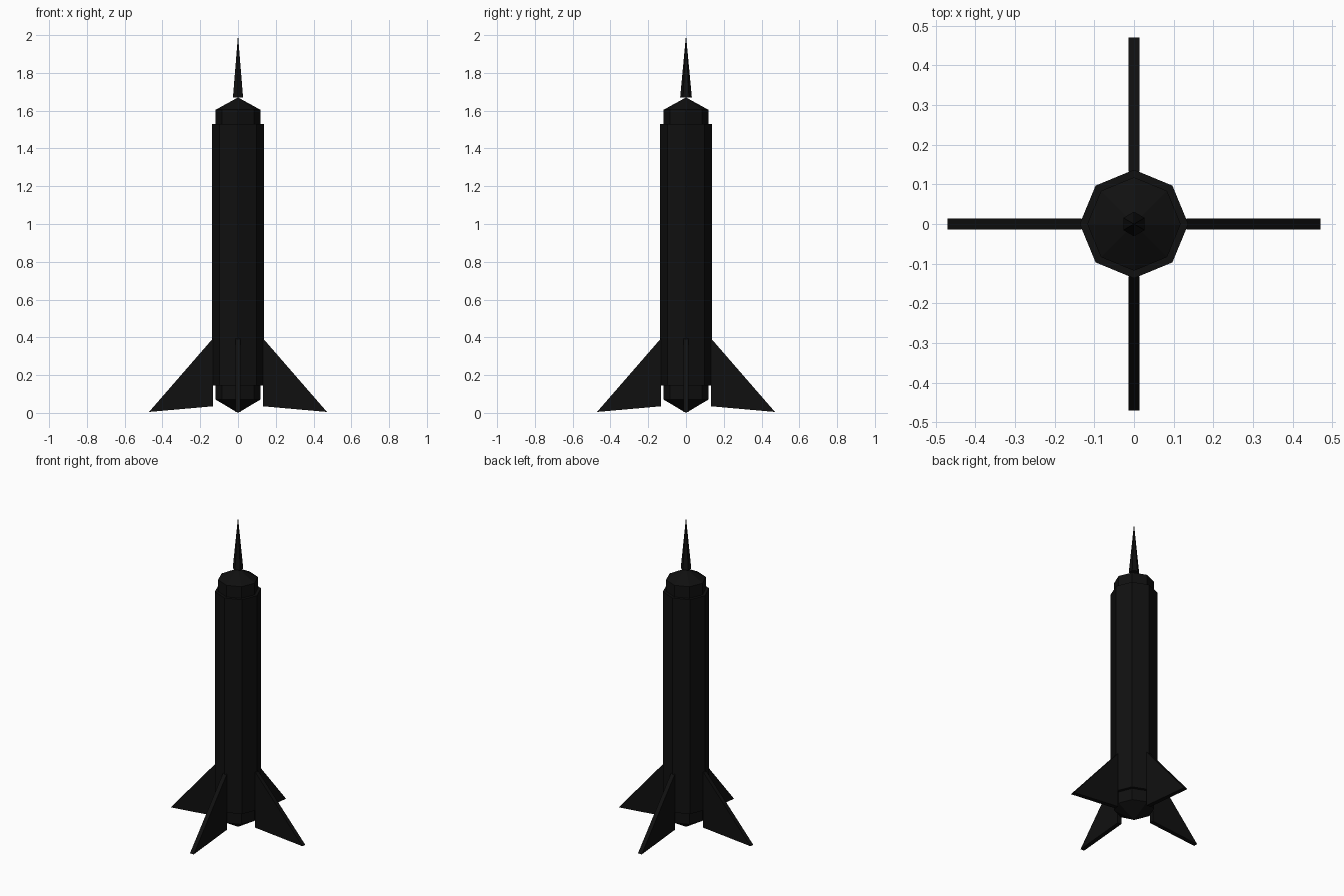
import bpy, bmesh, math
from mathutils import Matrix, Vector

if "Cube" in bpy.data.objects:
    bpy.data.objects.remove(bpy.data.objects["Cube"])

black = bpy.data.materials.new("black_paint")
black.diffuse_color = (0.005, 0.005, 0.005, 1)
black.use_nodes = True
black.node_tree.nodes["Principled BSDF"].inputs["Base Color"].default_value = black.diffuse_color


def finish(name, bm):
    bmesh.ops.recalc_face_normals(bm, faces=bm.faces[:])
    mesh = bpy.data.meshes.new(name)
    bm.to_mesh(mesh)
    bm.free()
    mesh.materials.append(black)
    obj = bpy.data.objects.new(name, mesh)
    bpy.context.collection.objects.link(obj)
    return obj


def lathe(name, profile, sides, turn=0.0):
    """Faceted solid from (radius, z) points; radius 0 closes to a point."""
    bm = bmesh.new()
    rings = []
    for r, z in profile:
        if r == 0:
            rings.append([bm.verts.new((0, 0, z))] * sides)
        else:
            angles = [turn + math.tau * i / sides for i in range(sides)]
            rings.append([bm.verts.new((r * math.cos(a), r * math.sin(a), z)) for a in angles])
    for low, high in zip(rings, rings[1:]):
        for i in range(sides):
            j = (i + 1) % sides
            bm.faces.new(list(dict.fromkeys((low[i], low[j], high[j], high[i]))))
    for ring, (r, z) in ((rings[0], profile[0]), (rings[-1], profile[-1])):
        if r:
            bm.faces.new(ring)
    return finish(name, bm)


def fin(name, angle):
    """Flat swept fin, extruded across its thickness and turned around z."""
    bm = bmesh.new()
    half = 0.0135
    outline = [(0.132, 0.035), (0.471, 0.005), (0.132, 0.395)]
    face = bm.faces.new([bm.verts.new((x, -half, z)) for x, z in outline])
    out = bmesh.ops.extrude_face_region(bm, geom=[face])
    moved = [v for v in out["geom"] if isinstance(v, bmesh.types.BMVert)]
    bmesh.ops.translate(bm, verts=moved, vec=Vector((0, 2 * half, 0)))
    bmesh.ops.rotate(bm, verts=bm.verts[:], matrix=Matrix.Rotation(angle, 3, "Z"))
    return finish(name, bm)


# Inner core with pointed ends
lathe("inner_core", [(0, 0), (0.118, 0.07), (0.118, 1.605), (0, 1.67)], 8)

# Outer octagonal sleeve
lathe("outer_sleeve", [(0.137, 0.145), (0.137, 1.53)], 8)

# Six-sided nose spike
lathe("nose_spike", [(0.031, 1.67), (0, 2.0)], 6, math.pi / 2)

# Four tail fins
for k, side in enumerate(("right", "back", "left", "front")):
    fin(f"{side}_fin", k * math.pi / 2)
